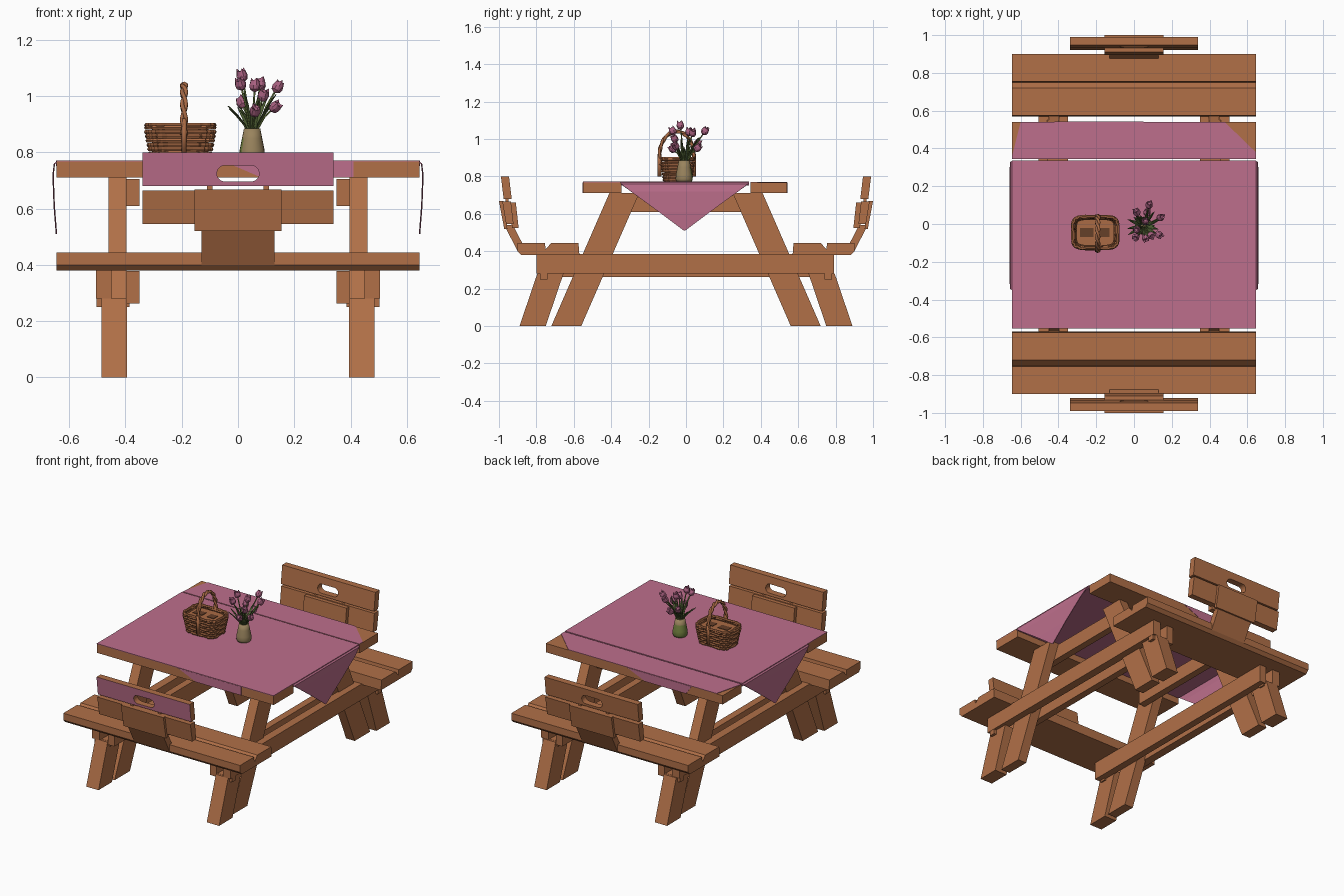
import bpy, bmesh, math, random
from mathutils import Vector

if "Cube" in bpy.data.objects:
    bpy.data.objects.remove(bpy.data.objects["Cube"])

random.seed(4)


def mat(name, r, g, b):
    m = bpy.data.materials.new(name)
    m.diffuse_color = (r, g, b, 1)
    m.use_nodes = True
    m.node_tree.nodes["Principled BSDF"].inputs["Base Color"].default_value = m.diffuse_color
    return m


WOOD = mat("warm wood", 0.44, 0.162, 0.064)
CLOTH = mat("pink cloth", 0.51, 0.158, 0.262)
WICKER = mat("wicker", 0.40, 0.145, 0.058)
DARK = mat("dark wicker", 0.13, 0.05, 0.022)
STEM = mat("stem green", 0.12, 0.17, 0.04)
LEAF = mat("leaf green", 0.08, 0.12, 0.035)
CLAY = mat("vase clay", 0.32, 0.23, 0.11)
GLAZE = mat("vase green", 0.17, 0.22, 0.05)
PETAL = mat("tulip petal", 0.40, 0.12, 0.22)


def finish(name, bm, *mats, smooth=False):
    bmesh.ops.recalc_face_normals(bm, faces=bm.faces)
    me = bpy.data.meshes.new(name)
    bm.to_mesh(me)
    bm.free()
    for m in mats:
        me.materials.append(m)
    ob = bpy.data.objects.new(name, me)
    bpy.context.collection.objects.link(ob)
    if smooth:
        me.shade_smooth()
    return ob


def prism(name, pts, axis, a, b, m=WOOD, hole=None):
    """Extrude a 2D outline (with optional hole) along an axis from a to b."""
    place = {"x": lambda u, v: (a, u, v), "y": lambda u, v: (u, a, v), "z": lambda u, v: (u, v, a)}[axis]
    d = Vector([(b - a) * (axis == k) for k in "xyz"])
    bm = bmesh.new()
    loops = [[bm.verts.new(place(*p)) for p in loop] for loop in (pts, hole or []) if loop]
    if hole:
        edges = [bm.edges.new((l[i - 1], l[i])) for l in loops for i in range(len(l))]
        bmesh.ops.triangle_fill(bm, edges=edges, use_beauty=True)
    else:
        bm.faces.new(loops[0])
    ext = bmesh.ops.extrude_face_region(bm, geom=bm.faces[:], use_keep_orig=True)
    bmesh.ops.translate(bm, verts=[g for g in ext["geom"] if isinstance(g, bmesh.types.BMVert)], vec=d)
    return finish(name, bm, m)


def box(name, x, y, z, m=WOOD):
    return prism(name, [(x[0], y[0]), (x[1], y[0]), (x[1], y[1]), (x[0], y[1])], "z", z[0], z[1], m)


def tube(bm, path, r, ref, closed=False, sides=6):
    n, rings = len(path), []
    path = [Vector(p) for p in path]
    for i, p in enumerate(path):
        nxt = path[(i + 1) % n] if closed else path[min(i + 1, n - 1)]
        prv = path[i - 1] if closed else path[max(i - 1, 0)]
        t = (nxt - prv).normalized()
        u = t.cross(Vector(ref)).normalized()
        v = t.cross(u)
        rings.append([bm.verts.new(p + r * (u * math.cos(k * math.tau / sides) + v * math.sin(k * math.tau / sides)))
                      for k in range(sides)])
    for i in range(n if closed else n - 1):
        A, B = rings[i], rings[(i + 1) % n]
        for k in range(sides):
            bm.faces.new((A[k - 1], A[k], B[k], B[k - 1]))
    if not closed:
        bm.faces.new(rings[0])
        bm.faces.new(rings[-1])


# Trestle frames, one at each end
for sx, side in ((-1, "left"), (1, "right")):
    def X(a, b):
        return (sx * a, sx * b)
    box(side + "_outer_beam", X(0.45, 0.505), (-0.80, 0.79), (0.28, 0.385))
    box(side + "_inner_beam", X(0.35, 0.397), (-0.79, 0.79), (0.262, 0.378))
    box(side + "_top_rail", X(0.35, 0.397), (-0.37, 0.37), (0.61, 0.705))
    for s, end in ((-1, "front"), (1, "back")):
        leg = [(0.72, 0), (0.56, 0), (0.25, 0.71), (0.41, 0.71)]
        short = [(0.89, 0), (0.75, 0), (0.655, 0.28), (0.795, 0.28)]
        prism(f"{side}_{end}_table_leg", [(s * u, v) for u, v in leg], "x", *X(0.397, 0.46))
        prism(f"{side}_{end}_bench_leg", [(s * u, v) for u, v in short], "x", *X(0.395, 0.485))
        box(f"{side}_{end}_bracket", X(0.385, 0.503), (s * 0.74, s * 0.78), (0.25, 0.281))

# Benches with backrests
oval = []
for k in range(24):
    t = k * math.tau / 24
    oval.append((math.copysign(0.045, math.cos(t)) + 0.03 * math.cos(t), 0.725 + 0.029 * math.sin(t)))
for s, end in ((-1, "front"), (1, "back")):
    def P(pts):
        return [(s * u, v) for u, v in pts]
    L = 0.645
    prism(end + "_outer_seat_plank", P([(0.90, 0.40), (0.90, 0.445), (0.755, 0.445), (0.745, 0.38), (0.88, 0.38)]), "x", -L, L)
    prism(end + "_inner_seat_plank", P([(0.72, 0.445), (0.575, 0.445), (0.57, 0.38), (0.755, 0.38), (0.75, 0.41)]), "x", -L, L)
    prism(end + "_back_support", P([(0.972, 0.54), (0.90, 0.40), (0.875, 0.442), (0.925, 0.54)]), "x", -0.13, 0.13)
    prism(end + "_lower_back_rail", P([(0.962, 0.545), (0.982, 0.665), (0.936, 0.665), (0.922, 0.545)]), "x", -0.34, 0.34)
    prism(end + "_back_outer_plate", P([(0.972, 0.52), (1.0, 0.668), (0.975, 0.668), (0.955, 0.52)]), "x", -0.155, 0.155)
    prism(end + "_back_inner_plate", P([(0.93, 0.525), (0.945, 0.66), (0.91, 0.66), (0.895, 0.525)]), "x", -0.155, 0.155)
    for x in (-0.1, 0.1):
        box(end + "_back_dowel", (x - 0.01, x + 0.01), (s * 0.95, s * 0.965), (0.655, 0.69))
    board = prism(end + "_upper_back_board", [(-0.34, 0.68), (0.34, 0.68), (0.34, 0.80), (-0.34, 0.80)],
                  "y", s * 0.932, s * 0.975, WOOD, oval)
    for v in board.data.vertices:
        v.co.y += s * (v.co.z - 0.68) * 0.12
    board.data.materials.append(CLOTH)
    for f in board.data.polygons:
        f.material_index = int(s < 0 and f.normal.y < -0.9)

# Table top: outer planks and the cloth laid over them
box("front_top_plank", (-0.645, 0.645), (-0.55, -0.345), (0.71, 0.768))
box("back_top_plank", (-0.645, 0.645), (0.345, 0.54), (0.71, 0.768))
box("cloth_middle", (-0.647, 0.647), (-0.347, 0.337), (0.752, 0.772), CLOTH)
box("cloth_front", (-0.645, 0.645), (-0.552, -0.347), (0.768, 0.772), CLOTH)
prism("cloth_back", [(-0.645, 0.345), (0.645, 0.345), (0.645, 0.38), (0.48, 0.54), (-0.60, 0.54), (-0.645, 0.36)],
      "z", 0.768, 0.771, CLOTH)
prism("cloth_front_edge", [(-0.05, 0.768), (0.08, 0.712), (0.41, 0.712), (0.41, 0.768)], "y", -0.549, -0.553, CLOTH)
prism("cloth_back_edge", [(0.05, 0.768), (-0.08, 0.712), (-0.38, 0.712), (-0.42, 0.768)], "y", 0.539, 0.542, CLOTH)
for sx, side in ((-1, "left"), (1, "right")):
    bm = bmesh.new()
    rows = []
    for x, z, w in ((0.643, 0.771, 1), (0.655, 0.76, 0.99), (0.66, 0.72, 0.84), (0.656, 0.61, 0.40), (0.648, 0.51, 0.01)):
        rows.append([bm.verts.new((sx * x, -0.008 + 0.342 * w * k / 4, z)) for k in range(-4, 5)])
    for A, B in zip(rows, rows[1:]):
        for k in range(8):
            bm.faces.new((A[k], A[k + 1], B[k + 1], B[k]))
    drape = finish(side + "_cloth_drape", bm, CLOTH)
    drape.modifiers.new("thickness", "SOLIDIFY").thickness = 0.005

# Wicker basket
CX, CY = -0.205, -0.045


def outline(hx, hy, z, n=52, wave=0.0, phase=0):
    pts = []
    for k in range(n):
        t = k * math.tau / n
        c, q = math.cos(t), math.sin(t)
        w = wave * (1 if (k // 2 + phase) % 2 else -1)
        pts.append((CX + (hx + w) * math.copysign(abs(c) ** 0.4, c), CY + (hy + w) * math.copysign(abs(q) ** 0.4, q), z))
    return pts


bm = bmesh.new()
for i in range(7):
    f = i / 6
    tube(bm, outline(0.100 + 0.017 * f, 0.068 + 0.014 * f, 0.781 + 0.092 * f, 52, 0.004, i), 0.0085, (0, 0, 1), True)
for z, ph in ((0.888, 0), (0.897, 1)):
    tube(bm, outline(0.119, 0.084, z, 52, 0.002, ph), 0.008, (0, 0, 1), True)
finish("basket_weave", bm, WICKER)
prism("basket_body", [p[:2] for p in outline(0.100, 0.069, 0)], "z", 0.773, 0.886, WICKER)
for x0, x1 in ((-0.285, -0.215), (-0.18, -0.13)):
    box("basket_lid_slot", (x0, x1), (-0.068, -0.022), (0.886, 0.889), DARK)
bm = bmesh.new()
for sgn in (-1, 1):
    path = []
    for k in range(41):
        a = math.pi * (k / 40 * 1.24 - 0.12)
        tw = k * 0.7
        r = 0.007 * sgn
        path.append((-0.192 + r * math.cos(tw), -0.05 - (0.092 + r * math.sin(tw) * 0.5) * math.cos(a),
                     0.91 + (0.13 + r * math.sin(tw) * 0.5) * math.sin(a)))
    tube(bm, path, 0.008, (1, 0, 0))
for y in (-0.142, 0.042):
    tube(bm, [(-0.192, y, 0.80), (-0.192, y, 0.92)], 0.011, (1, 0, 0))
finish("basket_handle", bm, WICKER, smooth=True)

# Vase, green glazed low on its back left side
VX, VY = 0.05, -0.01
bm = bmesh.new()
rings = [[bm.verts.new((VX + r * math.cos(k * math.tau / 20), VY + r * math.sin(k * math.tau / 20), z)) for k in range(20)]
         for r, z in ((0.040, 0.771), (0.046, 0.785), (0.044, 0.81), (0.036, 0.85), (0.029, 0.885), (0.024, 0.885), (0.022, 0.86))]
for A, B in zip(rings, rings[1:]):
    for k in range(20):
        bm.faces.new((A[k - 1], A[k], B[k], B[k - 1]))
bm.faces.new(rings[0])
bm.faces.new(rings[-1])
vase = finish("vase", bm, CLAY, GLAZE, smooth=True)
for f in vase.data.polygons:
    f.material_index = int(f.center.z < 0.85 and f.normal.y - f.normal.x > 0.3)

# Tulips: bent stems with cupped heads
heads = [(0.015, -0.03, 1.07), (0.14, 0.035, 1.03), (0.08, 0.10, 1.04), (0.09, -0.06, 1.0), (0.13, -0.055, 0.96),
         (0.015, 0.06, 0.975), (0.06, 0.015, 1.035), (0.06, -0.07, 0.945), (0.07, 0.06, 0.95), (0.01, -0.07, 1.04)]
stems, cups, leaves = bmesh.new(), bmesh.new(), bmesh.new()
for i, h in enumerate(heads):
    top = Vector(h)
    base = Vector((VX, VY, 0.865)) + (top - Vector((VX, VY, top.z))) * 0.12
    mid = base.lerp(top, 0.5) + Vector((0, 0, 0.015))
    low = top - (top - mid).normalized() * 0.02
    tube(stems, [base, base.lerp(mid, 0.5), mid, low], 0.0035, (0.3, 1, 0), sides=5)
    t = (low - mid).normalized()
    u = t.orthogonal().normalized()
    v = t.cross(u)
    prev = None
    for r, d in ((0.004, 0), (0.017, 0.008), (0.0205, 0.022), (0.015, 0.040), (0.008, 0.034)):
        ring = []
        for k in range(12):
            a = k * math.tau / 12
            tip = 0.010 * (k % 4 == 0) * (d > 0.03)
            ring.append(cups.verts.new(low + t * (d + tip) + r * (1 - 0.1 * (k % 4 == 2)) * (u * math.cos(a) + v * math.sin(a))))
        if prev:
            for k in range(12):
                cups.faces.new((prev[k - 1], prev[k], ring[k], ring[k - 1]))
        else:
            cups.faces.new(ring)
        prev = ring
    cups.faces.new(prev)
# Long folded leaves fanning out of the vase mouth
for i in range(15):
    a = i * 2.4
    out, wide = Vector((math.cos(a), math.sin(a), 0)), Vector((-math.sin(a), math.cos(a), 0))
    reach, rise = random.uniform(0.035, 0.085), random.uniform(0.08, 0.15)
    rows = []
    for f, w in ((0, 0.004), (0.35, 0.009), (0.7, 0.008), (1, 0.001)):
        c = Vector((VX, VY, 0.87 + rise * f)) + out * (0.012 + reach * f ** 1.5)
        rows.append([leaves.verts.new(c + wide * w * k + out * 0.003 * abs(k)) for k in (-1, 0, 1)])
    for A, B in zip(rows, rows[1:]):
        for k in range(2):
            leaves.faces.new((A[k], A[k + 1], B[k + 1], B[k]))
finish("tulip_stems", stems, STEM, smooth=True)
finish("tulip_heads", cups, PETAL)
blades = finish("tulip_leaves", leaves, LEAF)
blades.modifiers.new("thickness", "SOLIDIFY").thickness = 0.002
